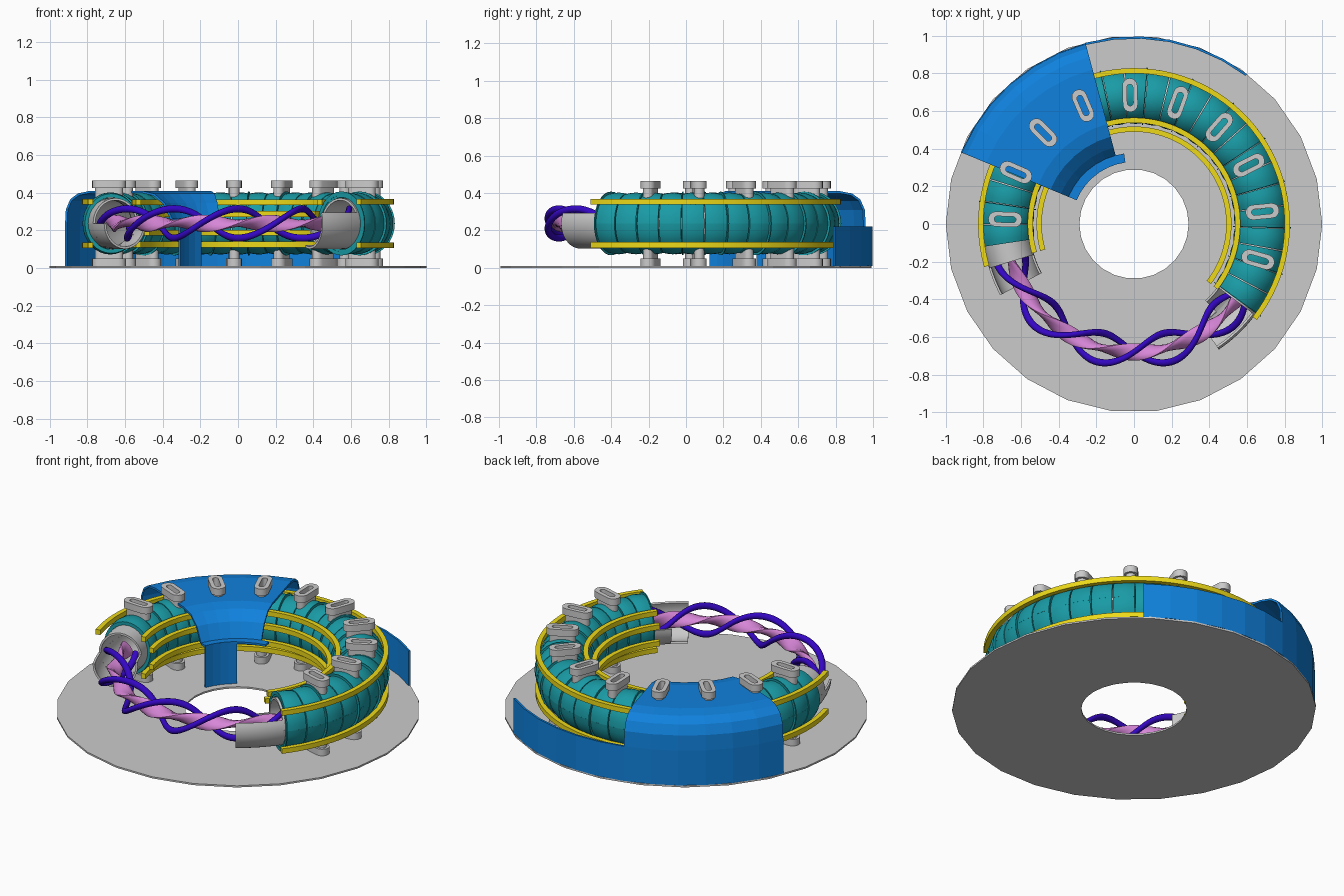
import bpy, bmesh
from math import sin, cos, radians, pi, hypot

if "Cube" in bpy.data.objects:
    bpy.data.objects.remove(bpy.data.objects["Cube"])

R, ZC = 0.68, 0.237          # torus centre line radius and height


def material(name, rgb):
    m = bpy.data.materials.new(name)
    m.diffuse_color = (*rgb, 1)
    m.use_nodes = True
    m.node_tree.nodes["Principled BSDF"].inputs["Base Color"].default_value = m.diffuse_color
    return m


TEAL = material("teal", (0.01, 0.33, 0.38))
YELLOW = material("yellow", (0.85, 0.70, 0.01))
BLUE = material("blue", (0.005, 0.22, 0.72))
PURPLE = material("purple", (0.035, 0.002, 0.55))
PINK = material("pink", (0.68, 0.24, 0.68))


def finish(name, bm, mat=None, smooth=None):
    bmesh.ops.recalc_face_normals(bm, faces=bm.faces[:])
    me = bpy.data.meshes.new(name)
    bm.to_mesh(me)
    bm.free()
    ob = bpy.data.objects.new(name, me)
    bpy.context.collection.objects.link(ob)
    if mat:
        me.materials.append(mat)
    if smooth:
        bpy.ops.object.select_all(action='DESELECT')
        ob.select_set(True)
        bpy.context.view_layer.objects.active = ob
        bpy.ops.object.shade_smooth_by_angle(angle=radians(smooth))
    return ob


def sweep(bm, section, a0, a1, n, full=False):
    """Revolve a closed (r, z) section, fixed or a function of angle, about z."""
    rings = []
    for i in range(n if full else n + 1):
        deg = a0 + (a1 - a0) * i / n
        a = radians(deg)
        pts = section(deg) if callable(section) else section
        rings.append([bm.verts.new((r * cos(a), r * sin(a), z)) for r, z in pts])
    pairs = list(zip(rings, rings[1:]))
    if full:
        pairs.append((rings[-1], rings[0]))
    for p, q in pairs:
        for k in range(len(p)):
            j = (k + 1) % len(p)
            bm.faces.new((p[k], p[j], q[j], q[k]))
    if not full:
        bm.faces.new(rings[0])
        bm.faces.new(rings[-1])


def box(r0, r1, z0, z1):
    return [(r0, z0), (r1, z0), (r1, z1), (r0, z1)]


def arc(rr, rz, b0, b1, n, r=R, z=ZC):
    return [(r + rr * cos(radians(b0 + (b1 - b0) * i / n)),
             z + rz * sin(radians(b0 + (b1 - b0) * i / n))) for i in range(n + 1)]


def pipe(rr, rz, t, b0=0.0, b1=359.9, n=32):
    """Thick walled (part) tube section."""
    return arc(rr, rz, b0, b1, n) + arc(rr - t, rz - t, b1, b0, n)


# base plate
bm = bmesh.new()
sweep(bm, box(0.29, 1.0, 0, 0.01), 0, 360, 26, True)
finish("base_plate", bm)

# vessel tube with cut-open ends
bm = bmesh.new()
sweep(bm, pipe(0.125, 0.135, 0.012), -37, 197, 60)
sweep(bm, pipe(0.125, 0.135, 0.012, -190, 0, 20), 197, 208, 6)
sweep(bm, pipe(0.125, 0.135, 0.012, -180, -110, 10), -47, -37, 6)
sweep(bm, pipe(0.125, 0.135, 0.012, -110, 25, 16), -56, -37, 8)
finish("vessel_tube", bm, None, 30)

# bulging coil segments and thin flanges between them
bm = bmesh.new()
flanges = bmesh.new()
COILS, START, END = 26, -36.0, 189.0
step = (END - START) / COILS
for c in range(COILS):
    a = START + c * step

    def coil(deg, a=a):
        s = 0.96 + 0.04 * sin(pi * (deg - a) / (step * 0.95))
        return pipe(0.148 * s, 0.165 * s, 0.02)
    sweep(bm, coil, a, a + step * 0.95, 4)
    if c % 2 == 0:
        sweep(flanges, pipe(0.153, 0.17, 0.02), a - 0.25, a + 0.2, 1)
finish("coil_segments", bm, TEAL, 30)
finish("coil_flanges", flanges, TEAL, 30)

# support rings
bm = bmesh.new()
for r, dz in ((0.815, 0.115), (0.552, 0.112), (0.505, 0.05)):
    for s in (-1, 1):
        z = ZC + s * dz
        sweep(bm, box(r - 0.015, r + 0.013, z - 0.015, z + 0.015), -38, 196, 64)
finish("support_rings", bm, YELLOW, 30)


# racetrack ports above and below
def racetrack(length, width, n=8):
    h = (length - width) / 2
    return [((h if i <= n else -h) + width / 2 * cos(-pi / 2 + pi * (i if i <= n else i - 1) / n),
             width / 2 * sin(-pi / 2 + pi * (i if i <= n else i - 1) / n))
            for i in range(2 * n + 2)]


def hollow(bm, outer, inner, z0, z1, deg):
    a = radians(deg)
    loops = []
    for pts, z in ((outer, z0), (outer, z1), (inner, z1), (inner, z0)):
        loops.append([bm.verts.new(((0.685 + x) * cos(a) - y * sin(a),
                                    (0.685 + x) * sin(a) + y * cos(a), z)) for x, y in pts])
    for p, q in zip(loops, loops[1:] + loops[:1]):
        for k in range(len(p)):
            j = (k + 1) % len(p)
            bm.faces.new((p[k], p[j], q[j], q[k]))


bm = bmesh.new()
hole = racetrack(0.115, 0.032)
for i in range(10):
    deg = -16 + 21.55 * i
    for s in (-1, 1):
        hollow(bm, racetrack(0.18, 0.08), hole, ZC + s * 0.187, ZC + s * 0.228, deg)
        hollow(bm, racetrack(0.15, 0.054), hole, ZC + s * 0.135, ZC + s * 0.187, deg)
finish("ports", bm, None, 30)


# outer cover: thick shell profile, low outer wall and inner wall
def thick(pts, t):
    """Close an open profile by offsetting it to its left."""
    off = []
    for i, (r, z) in enumerate(pts):
        p, q = pts[max(i - 1, 0)], pts[min(i + 1, len(pts) - 1)]
        d = hypot(q[0] - p[0], q[1] - p[1])
        off.append((r - t * (q[1] - p[1]) / d, z + t * (q[0] - p[0]) / d))
    return pts + off[::-1]


bm = bmesh.new()
shell = [(0.995, 0.01), (0.995, 0.22), (0.99, 0.31), (0.965, 0.365), (0.92, 0.397),
         (0.85, 0.41), (0.55, 0.41), (0.48, 0.395), (0.42, 0.345), (0.376, 0.26)]
sweep(bm, thick(shell, 0.012), 105, 157.5, 6)
sweep(bm, box(0.985, 0.997, 0.01, 0.22), 53, 105, 6)
sweep(bm, box(0.33, 0.342, 0.01, 0.265), 126, 157.5, 4)
sweep(bm, box(0.33, 0.378, 0.25, 0.262), 98, 157.5, 7)
finish("cover", bm, BLUE)

# helical windings
ROPE_A0, ROPE_A1 = 194, 328


def twist(deg):
    return radians(90 + 6 * (deg - 270))


bm = bmesh.new()
for phase in (0, pi):
    def wire(deg, phase=phase):
        f = twist(deg) + phase
        return arc(0.019, 0.019, 0, 330, 11, R + 0.078 * cos(f), ZC + 0.078 * sin(f))
    sweep(bm, wire, ROPE_A0, ROPE_A1, 90)
finish("helical_windings", bm, PURPLE, 40)


# twisted plasma column, flat section perpendicular to the windings
def plasma(deg):
    f = twist(deg) + pi / 2
    pts = []
    for i in range(12):
        t = 2 * pi * i / 12
        u, v = 0.046 * cos(t), 0.02 * sin(t)
        pts.append((R + u * cos(f) - v * sin(f), ZC + u * sin(f) + v * cos(f)))
    return pts


bm = bmesh.new()
sweep(bm, plasma, 188, 329, 90)
finish("plasma_column", bm, PINK, 40)
